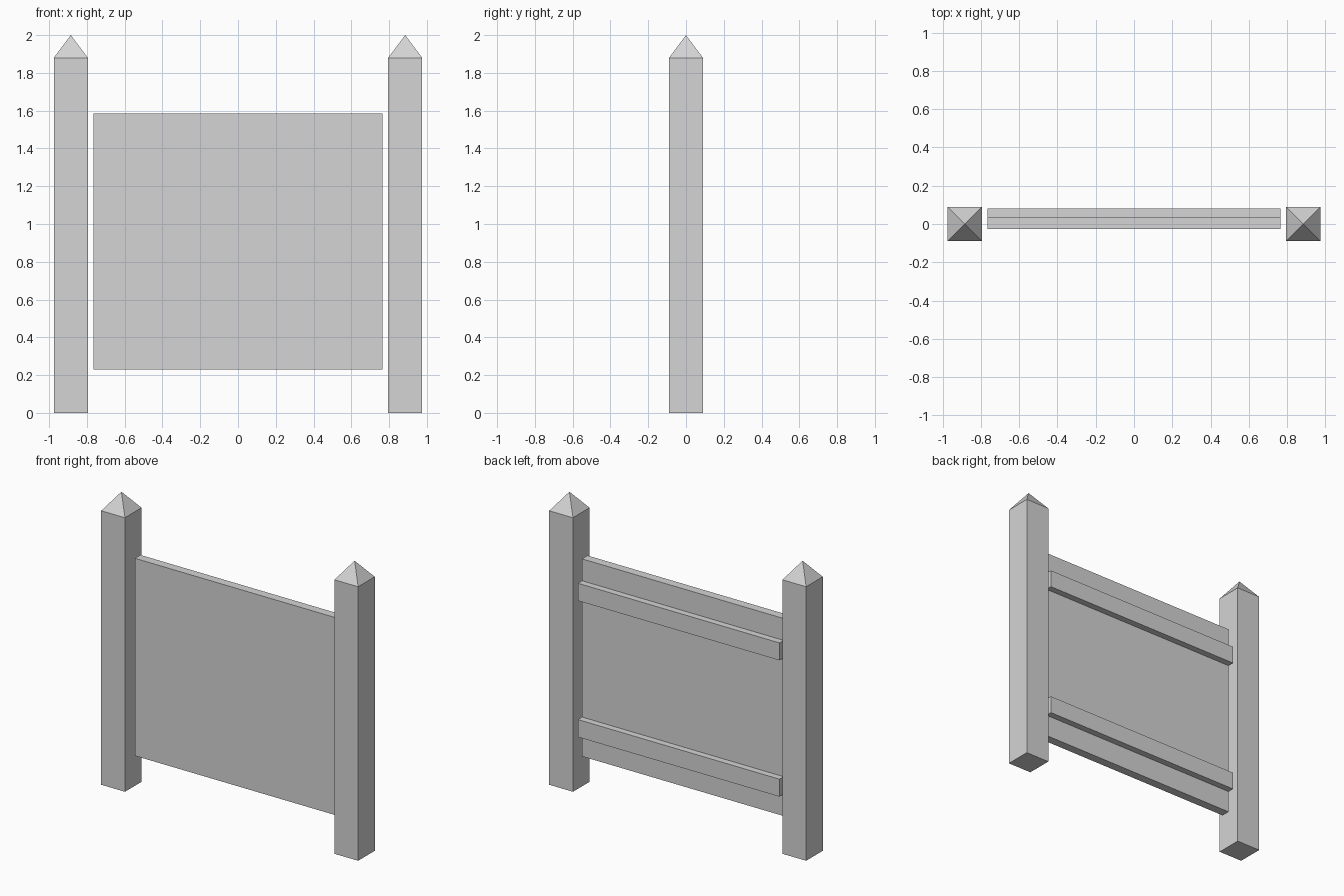
import bpy
import bmesh

cube = bpy.data.objects.get("Cube")
if cube:
    bpy.data.objects.remove(cube, do_unlink=True)

grey = bpy.data.materials.new("light_grey")
grey.use_nodes = True
colour = (0.66, 0.66, 0.66, 1)
grey.diffuse_color = colour
grey.node_tree.nodes["Principled BSDF"].inputs["Base Color"].default_value = colour


def box(name, low, high, point=0):
    """Box between two corners, with an optional pyramid point on top."""
    bm = bmesh.new()
    bmesh.ops.create_cube(bm, size=1)
    for v in bm.verts:
        v.co = [(a + b) / 2 + c * (b - a) for a, b, c in zip(low, high, v.co)]
    if point:
        bm.normal_update()
        top = max(bm.faces, key=lambda f: f.normal.z)
        tip = bmesh.ops.poke(bm, faces=[top])["verts"][0]
        tip.co.z += point
    mesh = bpy.data.meshes.new(name)
    bm.to_mesh(mesh)
    bm.free()
    mesh.materials.append(grey)
    obj = bpy.data.objects.new(name, mesh)
    bpy.context.collection.objects.link(obj)
    return obj


# Pointed posts on either side
half = 0.09
for name, x in (("left_post", 0.885), ("right_post", -0.885)):
    box(name, (x - half, -half, 0), (x + half, half, 1.88), point=0.12)

# Flat panel between the posts
width = 0.765
box("panel", (-width, -0.025, 0.23), (width, 0.035, 1.585))

# Rails across the back of the panel
for name, z in (("lower_rail", 0.38), ("upper_rail", 1.315)):
    box(name, (-width, 0.035, z), (width, 0.08, z + 0.12))
